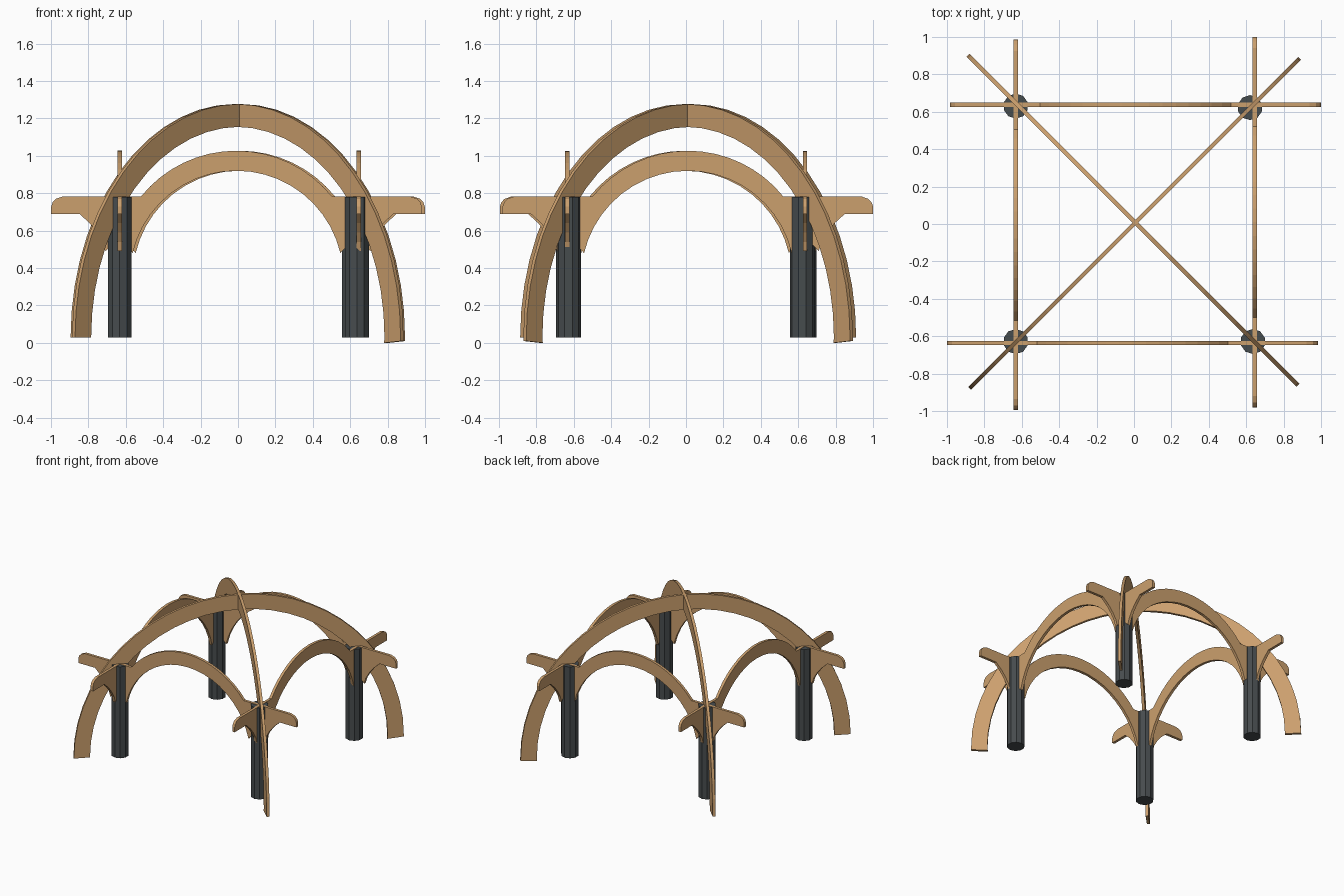
import bpy, bmesh, math
from mathutils import Matrix

if "Cube" in bpy.data.objects:
    bpy.data.objects.remove(bpy.data.objects["Cube"])


def material(name, rgb):
    m = bpy.data.materials.new(name)
    m.diffuse_color = (*rgb, 1)
    m.use_nodes = True
    m.node_tree.nodes["Principled BSDF"].inputs["Base Color"].default_value = m.diffuse_color
    return m


wood = material("warm wood", (0.60, 0.35, 0.155))
dark = material("dark slate", (0.062, 0.072, 0.076))


def finish(name, bm, mat):
    bmesh.ops.recalc_face_normals(bm, faces=bm.faces)
    me = bpy.data.meshes.new(name)
    bm.to_mesh(me)
    bm.free()
    me.materials.append(mat)
    ob = bpy.data.objects.new(name, me)
    bpy.context.collection.objects.link(ob)
    return ob


def plank(name, profile, thick, x, y, angle):
    """Cut a flat plank from an upright (u, z) profile and turn it about z."""
    bm = bmesh.new()
    face = bm.faces.new([bm.verts.new((u, -thick / 2, z)) for u, z in profile])
    out = bmesh.ops.extrude_face_region(bm, geom=[face])
    moved = [v for v in out["geom"] if isinstance(v, bmesh.types.BMVert)]
    bmesh.ops.translate(bm, verts=moved, vec=(0, thick, 0))
    bm.transform(Matrix.Translation((x, y, 0)) @ Matrix.Rotation(math.radians(angle), 4, 'Z'))
    return finish(name, bm, wood)


def arc(r, cz, a0, a1, n):
    pts = []
    for i in range(n + 1):
        a = math.radians(a0 + (a1 - a0) * i / n)
        pts.append((r * math.cos(a), cz + r * math.sin(a)))
    return pts


# Two big diagonal arches; the +x feet run slightly lower to the ground
outer = arc(1.247, 0.03, 0, 180, 28)
inner = arc(1.125, 0.03, 180, 0, 28)
arch = [(1.247, 0.01)] + outer + inner + [(1.122, 0.0)]
plank("diagonal_arch_a", arch, 0.022, 0.003, 0.003, 45)
plank("diagonal_arch_b", arch, 0.022, -0.005, 0.02, -45)

# Side beam: overhanging arms with rounded ends, braces and a central arch
a_out = math.degrees(math.asin((0.782 - 0.372) / 0.655))
a_in = math.degrees(math.asin(0.13 / 0.57))
right = [(0.56, 0.485), (0.60, 0.53), (0.66, 0.53), (0.70, 0.49), (0.715, 0.54),
         (0.745, 0.59), (0.785, 0.64), (0.84, 0.69), (0.99, 0.69), (0.99, 0.73),
         (0.982, 0.752), (0.965, 0.77), (0.93, 0.782)]
left = [(-u, z) for u, z in reversed(right)]
beam = (right + arc(0.655, 0.372, a_out, 180 - a_out, 16) + left
        + arc(0.57, 0.35, 180 - a_in, a_in, 20))
plank("front_beam", beam, 0.022, -0.008, -0.635, 0)
plank("back_beam", beam, 0.022, 0.008, 0.637, 0)
plank("left_beam", beam, 0.022, -0.632, -0.005, 90)
plank("right_beam", beam, 0.022, 0.645, 0.01, 90)

# Four round posts
for name, x, y in (("front_left_post", -0.632, -0.628), ("front_right_post", 0.635, -0.628),
                   ("back_left_post", -0.632, 0.63), ("back_right_post", 0.62, 0.622)):
    bm = bmesh.new()
    bmesh.ops.create_cone(bm, cap_ends=True, segments=10, radius1=0.067, radius2=0.067,
                          depth=0.75, matrix=Matrix.Translation((x, y, 0.404)))
    finish(name, bm, dark)
